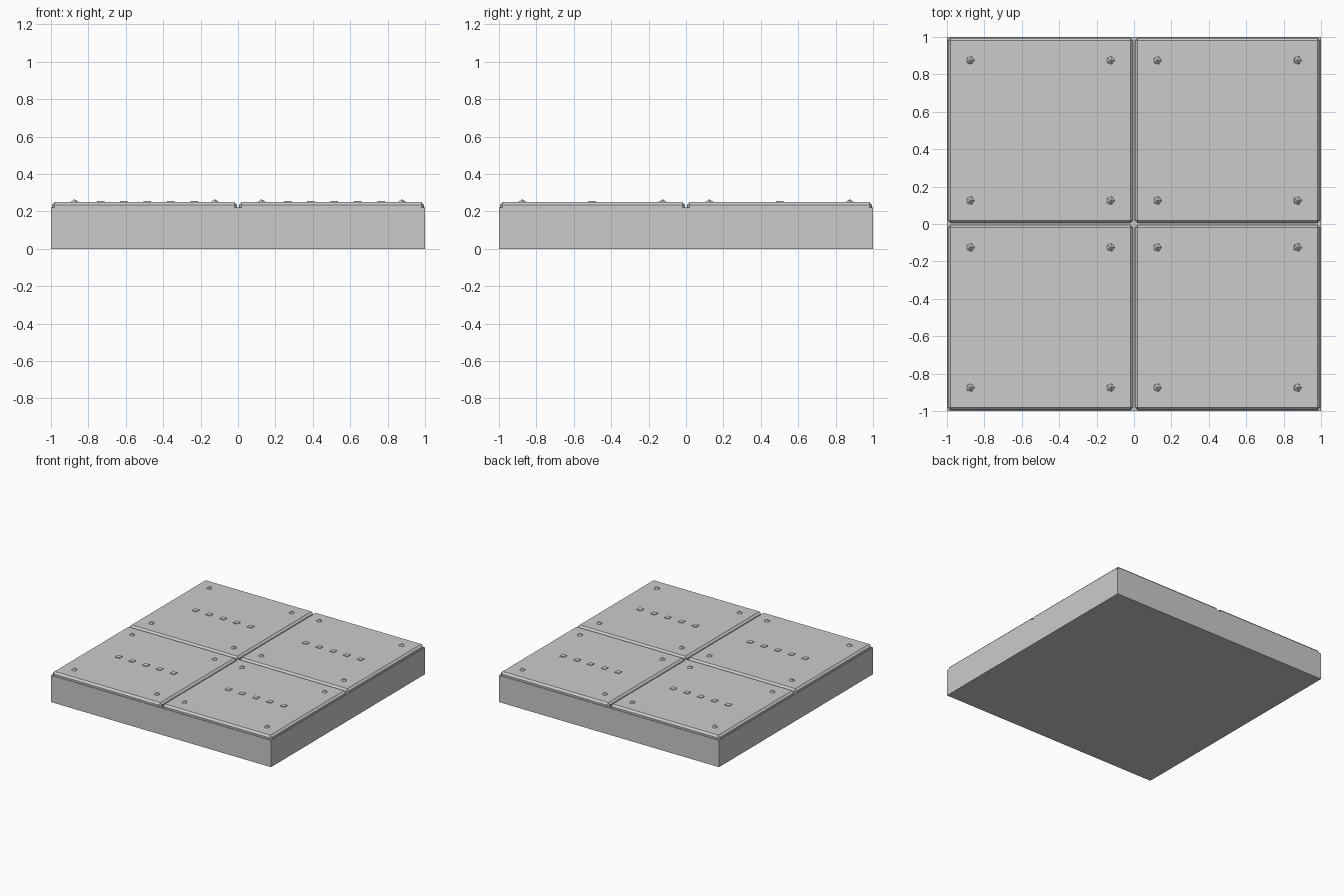
import bpy

if "Cube" in bpy.data.objects:
    bpy.data.objects.remove(bpy.data.objects["Cube"])


def box(name, size, centre, bevel=0.0):
    bpy.ops.mesh.primitive_cube_add(size=1, location=centre)
    ob = bpy.context.object
    ob.name = name
    ob.scale = size
    bpy.ops.object.transform_apply(location=False, rotation=False, scale=True)
    if bevel:
        mod = ob.modifiers.new("edge_chamfer", 'BEVEL')
        mod.width = bevel
        mod.segments = 1
    return ob


# Floor slab
box("base_slab", (2, 2, 0.22), (0, 0, 0.11))

for cx in (-0.5, 0.5):
    for cy in (-0.5, 0.5):
        # Chamfered floor plate, sunk into the slab so only its top edges show
        box("floor_plate", (0.99, 0.99, 0.10), (cx, cy, 0.20), 0.015)

        # Faceted rivets near the plate corners
        for dx in (-0.375, 0.375):
            for dy in (-0.375, 0.375):
                bpy.ops.mesh.primitive_ico_sphere_add(
                    subdivisions=1, radius=0.025,
                    location=(cx + dx, cy + dy, 0.24))
                bpy.context.object.name = "rivet"

        # Row of small grip studs across the plate
        for i in range(5):
            x = cx + 0.015 + (i - 2) * 0.125
            box("grip_stud", (0.04, 0.04, 0.02), (x, cy, 0.245))
